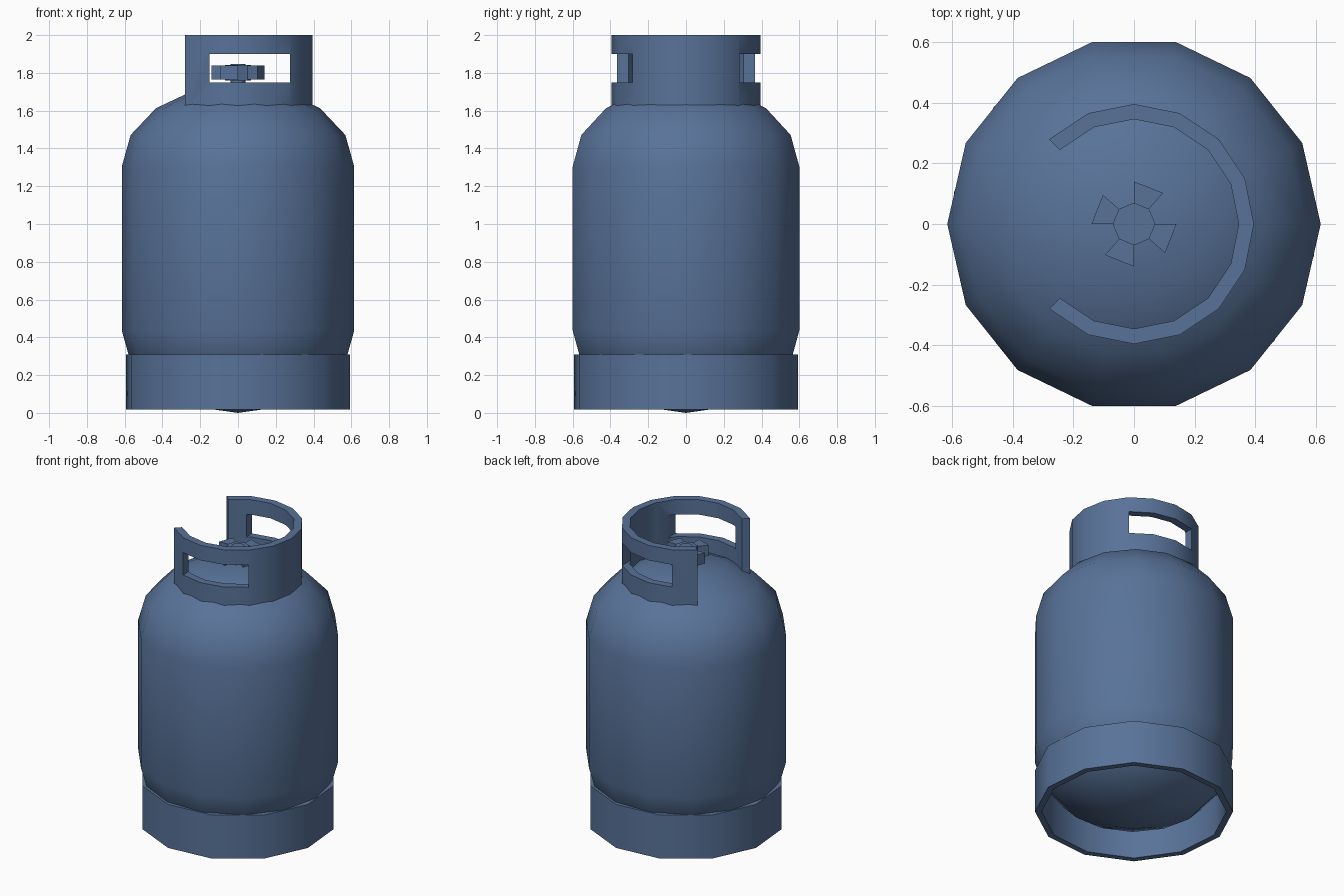
import bpy, bmesh
from math import sin, cos, pi, radians

if "Cube" in bpy.data.objects:
    bpy.data.objects.remove(bpy.data.objects["Cube"])

paint = bpy.data.materials.new("blue_paint")
paint.diffuse_color = (0.098, 0.170, 0.318, 1)
paint.use_nodes = True
paint.node_tree.nodes["Principled BSDF"].inputs["Base Color"].default_value = paint.diffuse_color


def finish(name, bm, smooth=40):
    bmesh.ops.recalc_face_normals(bm, faces=bm.faces)
    me = bpy.data.meshes.new(name)
    bm.to_mesh(me)
    bm.free()
    me.materials.append(paint)
    ob = bpy.data.objects.new(name, me)
    bpy.context.collection.objects.link(ob)
    if smooth:
        shade(ob, smooth)
    return ob


def shade(ob, angle):
    bpy.ops.object.select_all(action='DESELECT')
    ob.select_set(True)
    bpy.context.view_layer.objects.active = ob
    bpy.ops.object.shade_smooth_by_angle(angle=radians(angle))


def polar(r, a, z):
    return (r * cos(a), r * sin(a), z)


def lathe(name, profile, sides, phase=0.0, closed=False):
    """Revolve (r, z) points around z; r = 0 makes a pole."""
    bm = bmesh.new()
    rings = [[bm.verts.new(polar(r, phase + 2 * pi * i / sides, z)) for i in range(sides)]
             for r, z in profile]
    pairs = list(zip(rings, rings[1:])) + ([(rings[-1], rings[0])] if closed else [])
    for a, b in pairs:
        for i in range(sides):
            j = (i + 1) % sides
            bm.faces.new((a[i], a[j], b[j], b[i]))
    bmesh.ops.remove_doubles(bm, verts=bm.verts, dist=1e-5)
    return finish(name, bm)


def prism(name, outline, z0, z1):
    """Extrude a flat outline of (x, y) points from z0 to z1."""
    bm = bmesh.new()
    face = bm.faces.new([bm.verts.new((x, y, z0)) for x, y in outline])
    ext = bmesh.ops.extrude_face_region(bm, geom=[face])
    bmesh.ops.translate(bm, vec=(0, 0, z1 - z0),
                        verts=[v for v in ext["geom"] if isinstance(v, bmesh.types.BMVert)])
    if len(bm.faces) == len(outline) + 1:
        bm.faces.new([v for v in bm.verts if v.co.z < z0 + 1e-5])
    return finish(name, bm, smooth=0)


# Tank body: 14-sided cylinder with elliptical domes at both ends
R, DOME, LOW, HIGH = 0.615, 0.435, 0.435, 1.305
steps = [i * pi / 8 for i in range(5)]
bottom = [(R * cos(t), LOW - DOME * sin(t)) for t in reversed(steps)]
top = [(R * cos(t), HIGH + DOME * sin(t)) for t in steps]
lathe("tank_body", bottom + top, 14)

# Foot ring: open hollow band
lathe("foot_ring", [(0.602, 0.018), (0.602, 0.31), (0.562, 0.31), (0.562, 0.018)],
      12, radians(20), closed=True)

# Guard collar: 12 of 16 segments, open towards -x
arc = [(i - 6) * pi / 8 for i in range(13)]
outline = [polar(0.395, a, 0)[:2] for a in arc] + [polar(0.345, a, 0)[:2] for a in reversed(arc)]
collar = prism("guard_collar", outline, 1.60, 2.00)

# Hand holes cut straight through both sides of the collar
x0, x1 = -0.152, 0.275
cutter = prism("hand_hole_cutter", [(x0, -0.6), (x1, -0.6), (x1, 0.6), (x0, 0.6)], 1.75, 1.90)
cutter.hide_render = True
cut = collar.modifiers.new("hand_holes", 'BOOLEAN')
cut.operation = 'DIFFERENCE'
cut.solver = 'EXACT'
cut.object = cutter
bpy.context.view_layer.objects.active = collar
bpy.ops.object.modifier_apply(modifier=cut.name)
bpy.data.objects.remove(cutter)
shade(collar, 40)

# Valve handwheel: octagonal hub with four flared blades
lathe("valve_hub", [(0, 1.76), (0.07, 1.76), (0.07, 1.843), (0, 1.843)], 8)
for q in range(4):
    pts = []
    for r, deg in ((0.068, 45), (0.14, 47), (0.14, 90), (0.068, 90)):
        pts.append(polar(r, radians(deg) + q * pi / 2, 0)[:2])
    prism(f"valve_blade_{q + 1}", pts, 1.765, 1.838)

# Valve stem
lathe("valve_stem", [(0, 1.70), (0.04, 1.70), (0.04, 1.847), (0, 1.847)], 10)
